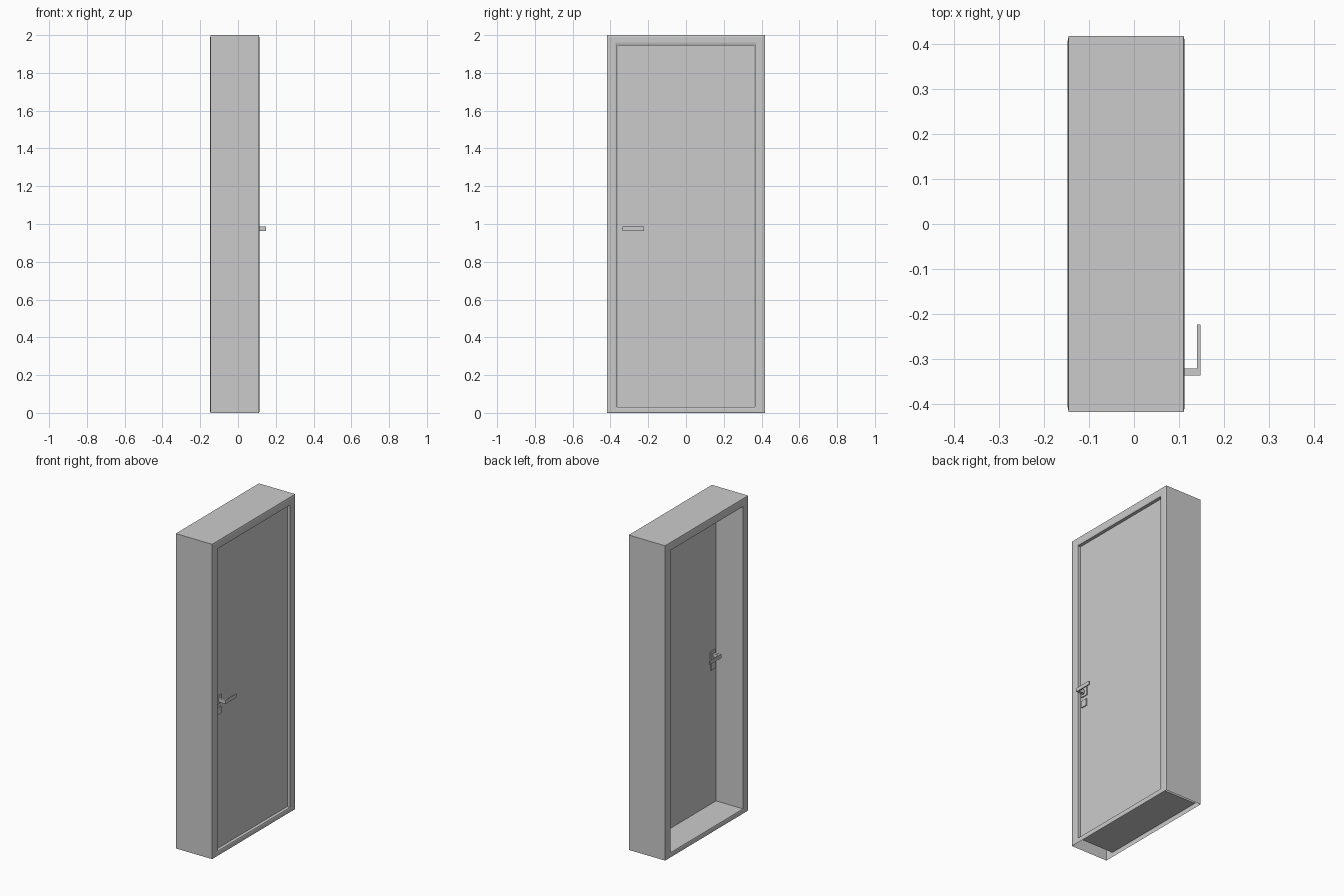
import bpy, bmesh

if "Cube" in bpy.data.objects:
    bpy.data.objects.remove(bpy.data.objects["Cube"])

def finish(bm, name):
    bmesh.ops.recalc_face_normals(bm, faces=bm.faces)
    mesh = bpy.data.meshes.new(name)
    bm.to_mesh(mesh)
    bm.free()
    ob = bpy.data.objects.new(name, mesh)
    bpy.context.collection.objects.link(ob)
    return ob

def box(name, lo, hi):
    bm = bmesh.new()
    bmesh.ops.create_cube(bm, size=1)
    for v in bm.verts:
        v.co = [(a + b) / 2 + c * (b - a) for a, b, c in zip(lo, hi, v.co)]
    return finish(bm, name)

# Door frame: casing and jamb profile (x, fraction from outer to inner edge)
profile = [(-.145, 0), (-.147, .2), (-.147, .8), (-.145, 1),
           (.110, 1), (.1125, .8), (.1125, .2), (.110, 0)]
OUT_Y, IN_Y, TOP, IN_TOP, SILL = .417, .365, 2.0, 1.95, .03
bm = bmesh.new()
rings = []
for x, t in profile:
    y = OUT_Y + (IN_Y - OUT_Y) * t
    z0, z1 = SILL * t, TOP + (IN_TOP - TOP) * t
    rings.append([bm.verts.new((x, *p)) for p in
                  ((-y, z0), (y, z0), (y, z1), (-y, z1))])
for i, a in enumerate(rings):
    b = rings[(i + 1) % len(rings)]
    for k in range(4):
        if i == len(rings) - 1 and k == 0:
            continue  # hollow frame is open underneath
        n = (k + 1) % 4
        bm.faces.new((a[k], a[n], b[n], b[k]))
finish(bm, "door_frame")

# Door leaf, slightly recessed from the front casing
FRONT, BACK = .092, .042
box("door_leaf", (BACK, -IN_Y + .002, SILL + .002), (FRONT, IN_Y - .002, IN_TOP - .002))

def lever(name, base, s):
    # L-shaped handle extruded upwards from its plan outline
    outline = [(0, -.336), (.055, -.336), (.055, -.223), (.048, -.223),
               (.048, -.320), (0, -.320)]
    bm = bmesh.new()
    f = bm.faces.new([bm.verts.new((base + s * x, y, .964)) for x, y in outline])
    ext = bmesh.ops.extrude_face_region(bm, geom=[f])
    for v in ext["geom"]:
        if isinstance(v, bmesh.types.BMVert):
            v.co.z = .987
    finish(bm, name)

# Handle, rose and keyhole plate on both sides of the leaf
for side, base, s in (("front", FRONT, 1), ("back", BACK, -1)):
    lever("lever_" + side, base, s)
    xs = sorted((base, base + s * .006))
    for name, h, z in (("rose_", .026, .976), ("key_plate_", .022, .905)):
        box(name + side, (xs[0], -.328 - h, z - h), (xs[1], -.328 + h, z + h))
